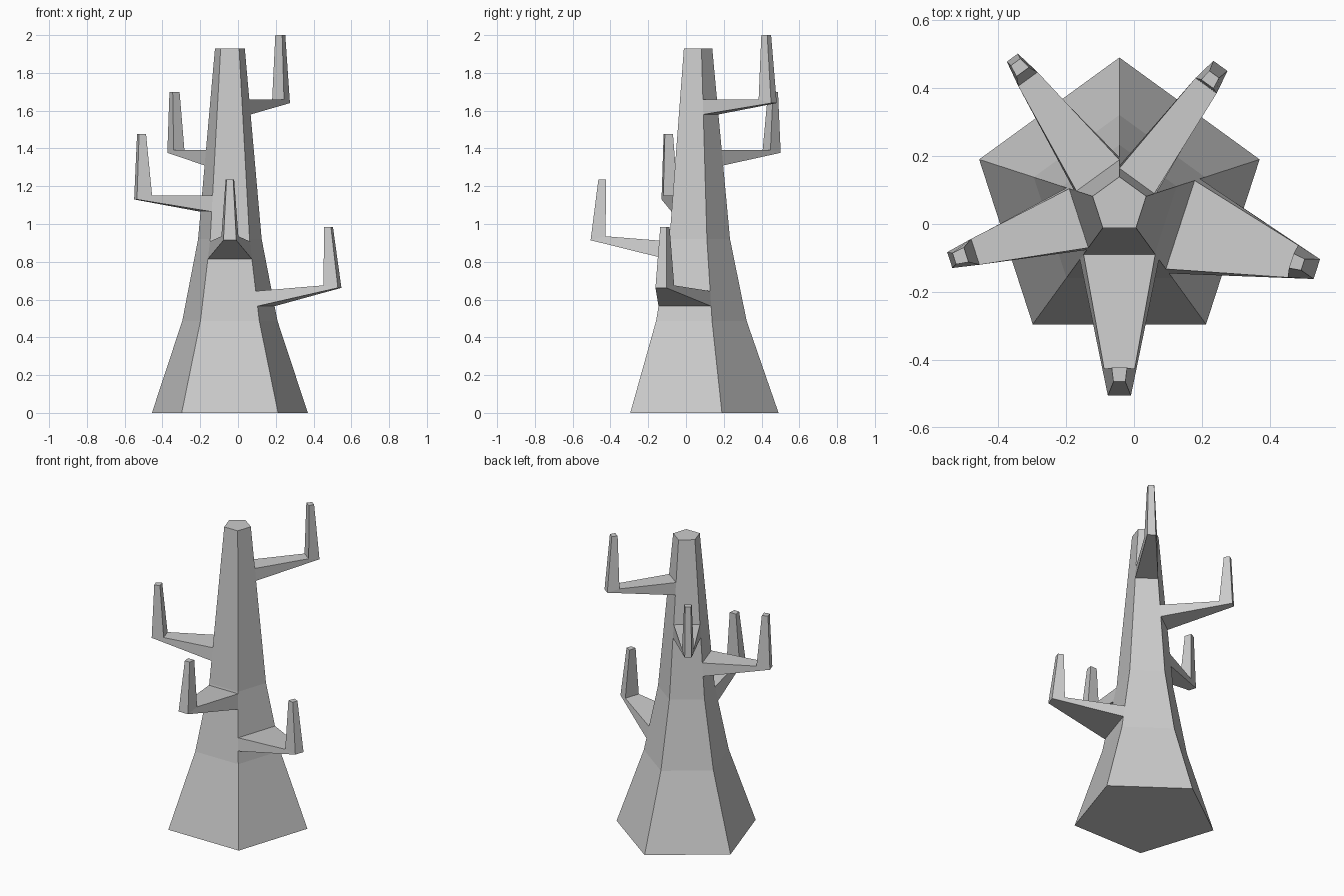
import bpy, bmesh
from math import sin, cos, radians

if "Cube" in bpy.data.objects:
    bpy.data.objects.remove(bpy.data.objects["Cube"])

CX, CY = -0.043, 0.056                      # trunk axis
LEVELS = [(0, 0.434), (0.487, 0.265), (0.92, 0.177), (1.93, 0.083)]  # z, radius


def radius(z):
    for (z0, r0), (z1, r1) in zip(LEVELS, LEVELS[1:]):
        if z <= z1:
            return r0 + (r1 - r0) * (z - z0) / (z1 - z0)


def bridge(bm, a, b):
    n = len(a)
    for i in range(n):
        j = (i + 1) % n
        bm.faces.new((a[i], a[j], b[j], b[i]))


def finish(bm, name):
    bmesh.ops.recalc_face_normals(bm, faces=bm.faces)
    me = bpy.data.meshes.new(name)
    bm.to_mesh(me)
    bm.free()
    bpy.context.collection.objects.link(bpy.data.objects.new(name, me))


# Five-sided tapering trunk
bm = bmesh.new()
rings = []
for z, r in LEVELS:
    rings.append([bm.verts.new((CX + r * cos(radians(90 + 72 * i)),
                                CY + r * sin(radians(90 + 72 * i)), z)) for i in range(5)])
for a, b in zip(rings, rings[1:]):
    bridge(bm, a, b)
bm.faces.new(rings[0])
bm.faces.new(rings[-1])
finish(bm, "trunk")


def branch(name, ang, root, outer, inner, tip, tip_z):
    """root: low z, high z; outer/inner elbow: dist, z, width; tip: outer, inner dist."""
    c, s = cos(radians(ang)), sin(radians(ang))
    bm = bmesh.new()

    def ring(low, high):
        pts = []
        for (d, z, w), signs in ((low, (-1, 1)), (high, (1, -1))):
            for k in signs:
                h = k * w / 2
                pts.append(bm.verts.new((CX + d * c - h * s, CY + d * s + h * c, z)))
        return pts

    # root covers the full width of its trunk face
    lo, hi = ((radius(z) * cos(radians(36)), z, 2 * radius(z) * sin(radians(36))) for z in root)
    a = ring(lo, hi)
    b = ring(outer, inner)
    t = ring((tip[0], tip_z, 0.035), (tip[1], tip_z, 0.045))
    bridge(bm, a, b)
    bridge(bm, b, t)
    bm.faces.new(t)
    finish(bm, name)


# Bent branches, one per trunk face
branch("branch_right", -18, (0.565, 0.645), (0.611, 0.662, 0.061), (0.537, 0.675, 0.10), (0.568, 0.532), 0.985)
branch("branch_front", -90, (0.815, 0.908), (0.561, 0.914, 0.068), (0.482, 0.935, 0.09), (0.52, 0.479), 1.235)
branch("branch_left", 198, (1.065, 1.15), (0.525, 1.13, 0.049), (0.446, 1.15, 0.08), (0.511, 0.474), 1.477)
branch("branch_back_left", 126, (1.31, 1.393), (0.536, 1.377, 0.04), (0.458, 1.393, 0.07), (0.52, 0.484), 1.70)
branch("branch_back_right", 54, (1.58, 1.66), (0.506, 1.64, 0.051), (0.434, 1.66, 0.077), (0.475, 0.44), 2.0)
